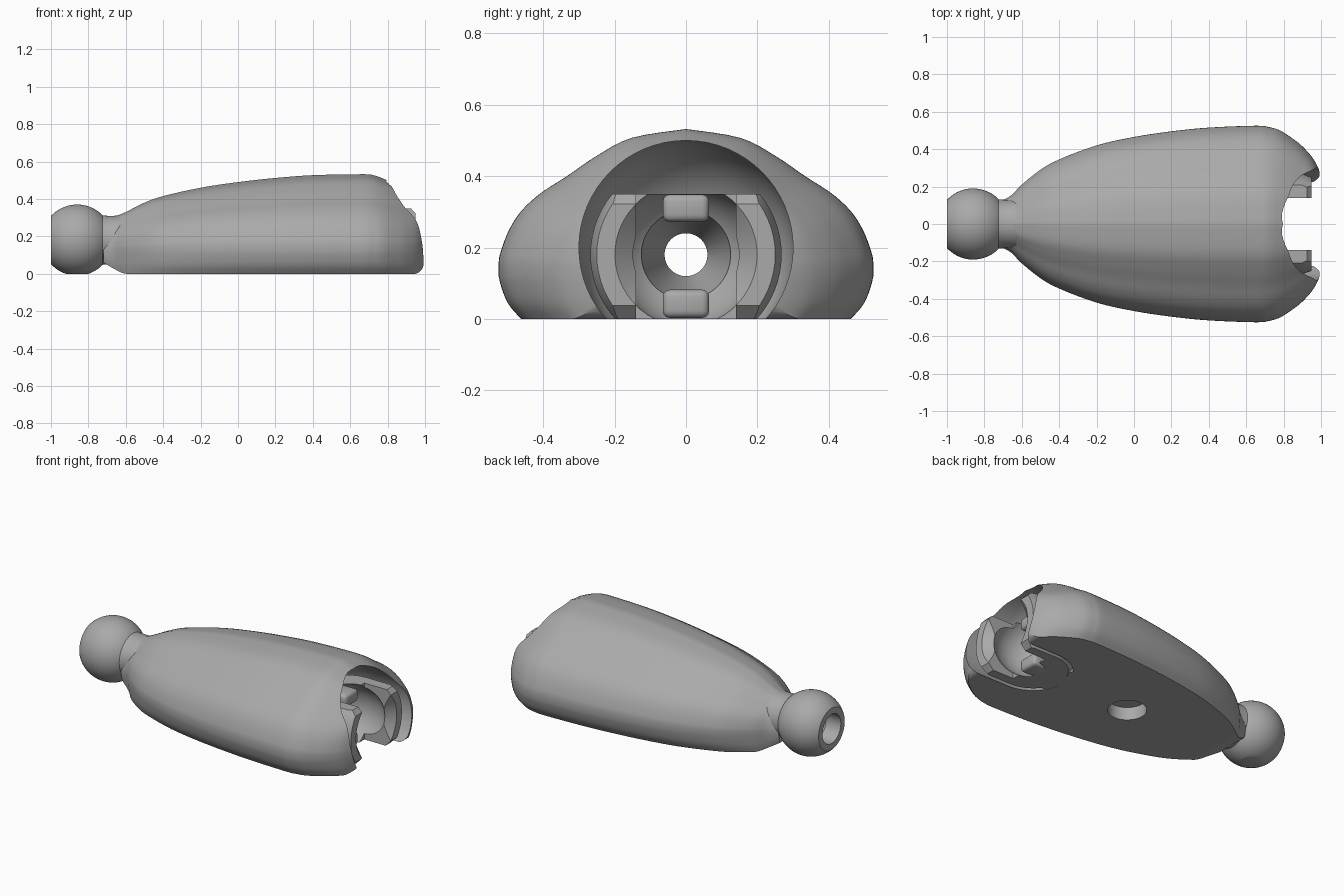
import bpy, bmesh, math
from mathutils import Vector

if "Cube" in bpy.data.objects:
    bpy.data.objects.remove(bpy.data.objects["Cube"])

AXIS_Z = 0.18      # height of the joint axis
CAVITY_X = 0.74    # centre of the round cavity

grey = bpy.data.materials.new("plain grey")
grey.use_nodes = True
grey.diffuse_color = (0.4, 0.4, 0.4, 1)
grey.node_tree.nodes["Principled BSDF"].inputs["Base Color"].default_value = (0.4, 0.4, 0.4, 1)


def make(name, bm):
    bmesh.ops.recalc_face_normals(bm, faces=bm.faces)
    mesh = bpy.data.meshes.new(name)
    bm.to_mesh(mesh)
    bm.free()
    mesh.materials.append(grey)
    ob = bpy.data.objects.new(name, mesh)
    bpy.context.collection.objects.link(ob)
    return ob


def loft(name, rings):
    """Skin closed rings of equal length and cap both ends."""
    bm = bmesh.new()
    loops = [[bm.verts.new(p) for p in ring] for ring in rings]
    n = len(loops[0])
    for a, b in zip(loops, loops[1:]):
        for i in range(n):
            bm.faces.new((a[i], a[(i + 1) % n], b[(i + 1) % n], b[i]))
    bm.faces.new(loops[0])
    bm.faces.new(loops[-1])
    return make(name, bm)


def turned(name, profile, z=AXIS_Z, n=64):
    """Turn an (x, radius) profile around the joint axis."""
    turns = [2 * math.pi * i / n for i in range(n)]
    return loft(name, [[(x, r * math.cos(t), z + r * math.sin(t)) for t in turns]
                       for x, r in profile])


def arc(cx, r, start, end, n=20):
    angles = [math.radians(start + (end - start) * i / n) for i in range(n + 1)]
    return [(cx + r * math.cos(a), r * math.sin(a)) for a in angles]


def box(name, x, y, z, bevel=0):
    bm = bmesh.new()
    bmesh.ops.create_cube(bm, size=1)
    for v in bm.verts:
        v.co = [lo + (c + 0.5) * (hi - lo) for c, (lo, hi) in zip(v.co, (x, y, z))]
    if bevel:
        bmesh.ops.bevel(bm, geom=bm.edges[:], offset=bevel, segments=3,
                        profile=0.5, affect='EDGES')
    return make(name, bm)


def combine(ob, operation, *tools):
    for tool in tools:
        mod = ob.modifiers.new("cut", 'BOOLEAN')
        mod.operation, mod.solver, mod.object = operation, 'EXACT', tool
        bpy.context.view_layer.objects.active = ob
        bpy.ops.object.modifier_apply(modifier=mod.name)
        bpy.data.objects.remove(tool)


def smooth_points(points, steps):
    """Catmull-Rom samples through the points."""
    pts = [Vector(p) for p in points]
    out = []
    for i in range(len(pts) - 1):
        a, b, c, d = pts[max(i - 1, 0)], pts[i], pts[i + 1], pts[min(i + 2, len(pts) - 1)]
        for k in range(steps):
            t = k / steps
            out.append(0.5 * (2 * b + (c - a) * t + (2 * a - 5 * b + 4 * c - d) * t * t
                              + (3 * b - a - 3 * c + d) * t ** 3))
    return out + [pts[-1]]


# Body: shouldered half section, from bottom edge to crown (height split at WIDE)
WIDE = 0.12
half = smooth_points([(.88, -1), (.955, -.6), (1, 0), (.98, .2), (.905, .4), (.79, .55),
                      (.635, .68), (.48, .815), (.29, .94), (0, 1)], 4)
section = [tuple(p) for p in half] + [(-y, z) for y, z in reversed(half[:-1])]

# Stations along the body: x, half width, crown height, underside height
stations = smooth_points([
    (-.72, .12, .28, .06), (-.66, .15, .305, .025), (-.6, .21, .33, 0), (-.5, .29, .38, 0),
    (-.4, .345, .415, 0), (-.2, .42, .46, 0), (0, .465, .49, 0), (.2, .495, .512, 0),
    (.4, .515, .527, 0), (.65, .525, .532, 0), (.72, .518, .528, 0), (.78, .5, .507, 0),
    (.85, .455, .475, 0), (.9, .415, .45, 0), (.95, .36, .43, 0), (.98, .31, .4, .02),
    (1, .262, .36, .06)], 4)
body = loft("body", [[(x, w * y, WIDE + z * ((top - WIDE) if z > 0 else (WIDE - max(low, 0))))
                      for y, z in section] for x, w, top, low in stations])


def bore(x0, x1):
    return turned("bore", [(x0, .06), (x1, .06)])


# Round cavity, bore and underside pocket
cavity = turned("cavity", arc(CAVITY_X, .3, 179, 90) + [(1.2, .3)], z=.2)
pocket_bm = bmesh.new()
bmesh.ops.create_cone(pocket_bm, cap_ends=True, segments=48, radius1=.11, radius2=.11, depth=.16)
bmesh.ops.translate(pocket_bm, verts=pocket_bm.verts, vec=(.05, 0, 0))
combine(body, 'DIFFERENCE', cavity, bore(-.9, 1.2), make("pocket", pocket_bm))

# Socket cup with two claws, joined to the body at the back
cup = turned("socket_cup", arc(CAVITY_X, .268, 179, 90) + [(.9, .268), (.95, .25)])
combine(cup, 'UNION', box("bridge", (.4, .6), (-.12, .12), (.002, .349)))
combine(cup, 'INTERSECT', box("cup_limits", (.3, .96), (-.4, .4), (0, .35)))
inner = turned("inner", arc(.77, .2, 179, 48) + [(.96, .21)])
mouth = box("mouth", (.77, 1.1), (-.14, .14), (-.1, .5))
funnel = turned("funnel", [(.48, .06), (.6, .125), (.7, .125)])
combine(cup, 'DIFFERENCE', inner, mouth, funnel, bore(.2, 1.2))

# Bevel the claw tips at top and bottom
for side in (-1, 1):
    wedge = loft("wedge", [[(.905, y, AXIS_Z + side * .19), (1.0, y, AXIS_Z + side * .19),
                            (1.0, y, AXIS_Z + side * .09)] for y in (-.4, .4)])
    combine(cup, 'DIFFERENCE', wedge)

# Snap nubs above and below the socket opening
nubs = [box("upper_nub", (.66, .785), (-.065, .065), (.272, .349), .02),
        box("lower_nub", (.66, .785), (-.065, .065), (.003, .082), .02)]

# Neck and ball, trimmed flat at the end and underneath
ball = turned("ball_and_neck", arc(-.86, .19, 179.5, 44, 40)
              + [(-.70, .13), (-.66, .13), (-.62, .135), (-.55, .12)])
combine(ball, 'INTERSECT', box("ball_limits", (-1, 0), (-.5, .5), (0, 1)))
mouth_bore = turned("mouth_bore", [(-1.1, .09), (-.9, .09), (-.86, .06), (-.4, .06)])
combine(ball, 'DIFFERENCE', mouth_bore)

# Smooth shading with sharp edges kept
for ob in bpy.context.view_layer.objects:
    ob.select_set(False)
for ob in [body, cup, ball] + nubs:
    ob.select_set(True)
bpy.context.view_layer.objects.active = body
bpy.ops.object.shade_smooth_by_angle(angle=math.radians(30))
